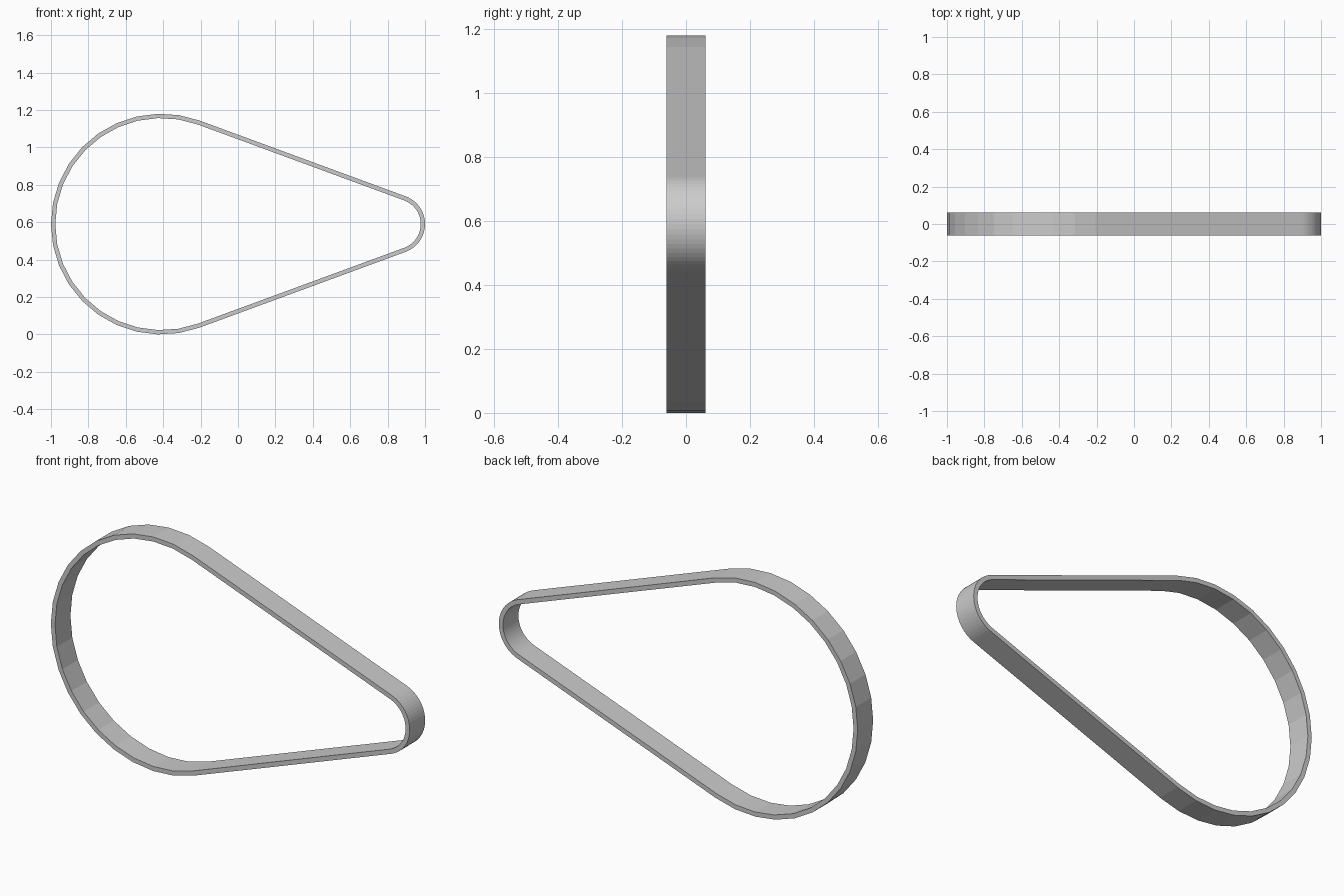
import bpy, bmesh
from math import sin, cos, asin, pi

if "Cube" in bpy.data.objects:
    bpy.data.objects.remove(bpy.data.objects["Cube"])

# Two pulleys the belt wraps around, on the belt's mid height
Z = 0.59
BIG_X, BIG_R = -0.41, 0.59
SMALL_X, SMALL_R = 0.842, 0.158
THICK, HALF_W = 0.023, 0.0615
tilt = asin((BIG_R - SMALL_R) / (SMALL_X - BIG_X))
a = pi / 2 - tilt  # angle of the upper tangent point


def arc(cx, r, start, end, n):
    return [(cx + r * cos(start + (end - start) * i / n),
             Z + r * sin(start + (end - start) * i / n)) for i in range(n + 1)]


def outline(inset):
    big = arc(BIG_X, BIG_R - inset, a, 2 * pi - a, 20)
    small = arc(SMALL_X, SMALL_R - inset, -a, a, 24)
    return big + small


# Sweep a rectangular section round the loop
bm = bmesh.new()
outer, inner = outline(0), outline(THICK)
rings = []
for (xo, zo), (xi, zi) in zip(outer, inner):
    rings.append([bm.verts.new(p) for p in (
        (xo, -HALF_W, zo), (xo, HALF_W, zo), (xi, HALF_W, zi), (xi, -HALF_W, zi))])
for i, ring in enumerate(rings):
    nxt = rings[(i + 1) % len(rings)]
    for k in range(4):
        m = (k + 1) % 4
        bm.faces.new((ring[k], ring[m], nxt[m], nxt[k]))
bmesh.ops.recalc_face_normals(bm, faces=bm.faces)

mesh = bpy.data.meshes.new("drive_belt")
bm.to_mesh(mesh)
bm.free()
belt = bpy.data.objects.new("drive_belt", mesh)
bpy.context.collection.objects.link(belt)
